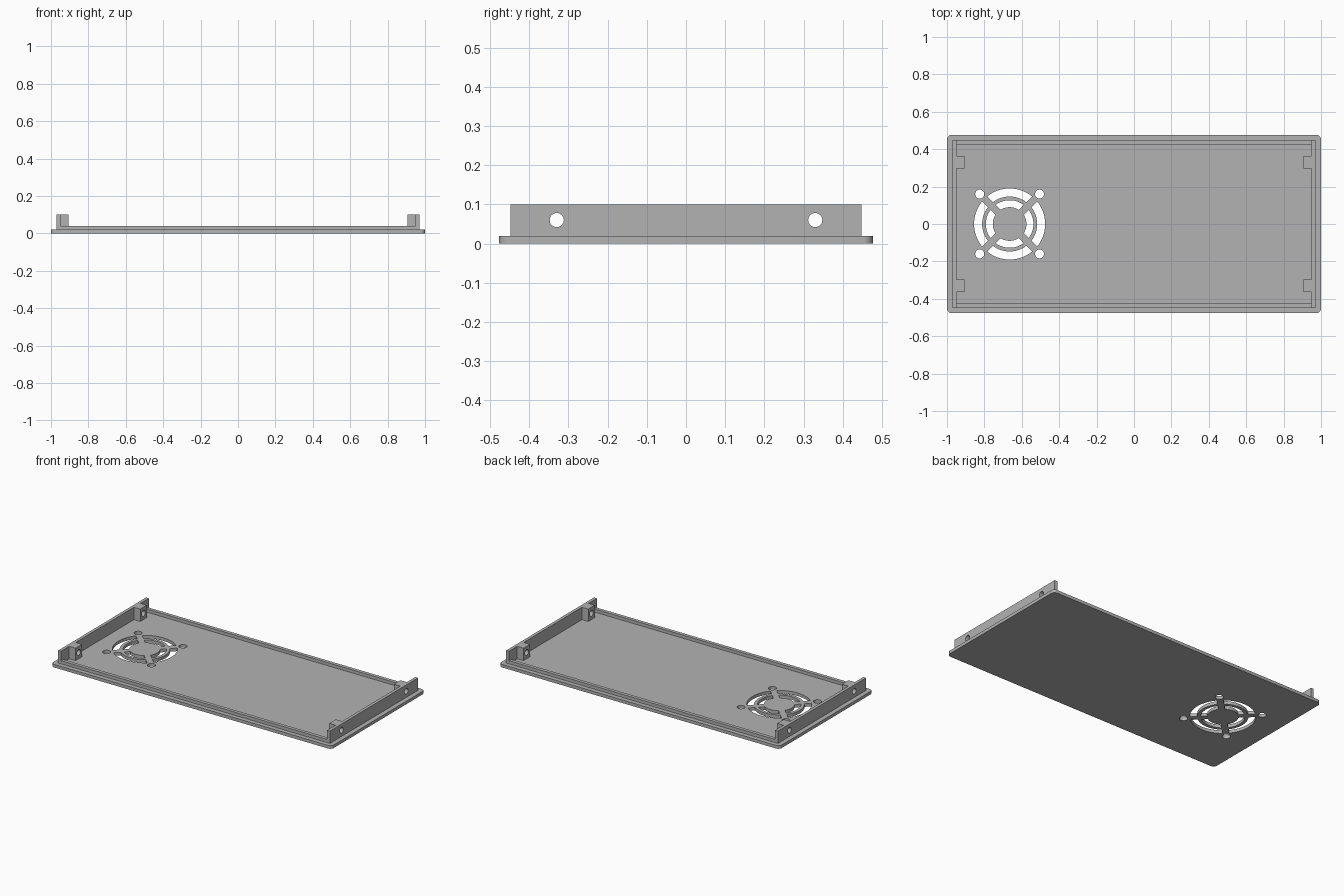
import bpy, bmesh, math
from mathutils import Vector

cube = bpy.data.objects.get("Cube")
if cube:
    bpy.data.objects.remove(cube, do_unlink=True)

grey = bpy.data.materials.new("plain_grey")
grey.use_nodes = True
COLOUR = (0.45, 0.45, 0.45, 1)
grey.diffuse_color = COLOUR
grey.node_tree.nodes["Principled BSDF"].inputs["Base Color"].default_value = COLOUR

FLOOR, TOP = 0.02, 0.10      # plate thickness, wall height
HALF_Y = 0.477
FAN = Vector((-0.665, 0))    # fan grille centre


def prisms(name, outlines, z0, z1):
    """One object made of flat outlines extruded from z0 to z1."""
    bm = bmesh.new()
    for outline in outlines:
        face = bm.faces.new([bm.verts.new((x, y, z0)) for x, y in outline])
        new = bmesh.ops.extrude_face_region(bm, geom=[face])["geom"]
        verts = [v for v in new if isinstance(v, bmesh.types.BMVert)]
        bmesh.ops.translate(bm, verts=verts, vec=(0, 0, z1 - z0))
    bmesh.ops.recalc_face_normals(bm, faces=bm.faces)
    mesh = bpy.data.meshes.new(name)
    bm.to_mesh(mesh)
    bm.free()
    mesh.materials.append(grey)
    obj = bpy.data.objects.new(name, mesh)
    bpy.context.collection.objects.link(obj)
    return obj


def arc(centre, r, a0, a1, n):
    return [(centre[0] + r * math.cos(a0 + (a1 - a0) * i / n),
             centre[1] + r * math.sin(a0 + (a1 - a0) * i / n)) for i in range(n + 1)]


def circle(centre, r, n=32):
    return arc(centre, r, 0, math.tau, n)[:-1]


def rectangle(x0, x1, y0, y1):
    return [(x0, y0), (x1, y0), (x1, y1), (x0, y1)]


def cut(obj, cutter):
    """Subtract the cutter and discard it."""
    cutter.hide_render = True
    mod = obj.modifiers.new("cut", "BOOLEAN")
    mod.object, mod.operation, mod.solver = cutter, "DIFFERENCE", "EXACT"
    bpy.ops.object.select_all(action="DESELECT")
    obj.select_set(True)
    bpy.context.view_layer.objects.active = obj
    bpy.ops.object.modifier_apply(modifier=mod.name)
    bpy.data.objects.remove(cutter, do_unlink=True)
    bpy.ops.object.shade_smooth_by_angle(angle=math.radians(30))


# Base plate with rounded corners
R = 0.025
outline = []
for k, (sx, sy) in enumerate([(1, 1), (-1, 1), (-1, -1), (1, -1)]):
    corner = (sx * (1 - R), sy * (HALF_Y - R))
    outline += arc(corner, R, k * math.pi / 2, (k + 1) * math.pi / 2, 6)
plate = prisms("base_plate", [outline], 0, FLOOR)

# Fan grille: two rings of slots split by diagonal spokes, and four screw holes
SPOKE = 0.019
slots = []
for k in range(4):
    mid = k * math.pi / 2
    for inner, outer in [(0.09, 0.127), (0.147, 0.19)]:
        a_in = math.pi / 4 - math.asin(SPOKE / inner)
        a_out = math.pi / 4 - math.asin(SPOKE / outer)
        slots.append(arc(FAN, outer, mid - a_out, mid + a_out, 16)
                     + arc(FAN, inner, mid + a_in, mid - a_in, 16))
    diagonal = mid + math.pi / 4
    reach = 0.16 * math.sqrt(2)
    slots.append(circle(FAN + reach * Vector((math.cos(diagonal), math.sin(diagonal))), 0.024))
cut(plate, prisms("grille_cutter", slots, -0.05, 0.05))

# Low rails along the front and back
for name, s in [("front_rail", -1), ("back_rail", 1)]:
    prisms(name, [rectangle(-0.95, 0.95, *sorted((s * 0.425, s * 0.448)))], FLOOR, 0.04)

# End walls with two screw blocks each, drilled through
for name, s in [("left_end_wall", 1), ("right_end_wall", -1)]:
    profile = [(0.97, -0.448), (0.97, 0.448), (0.95, 0.448)]
    for y in (0.33, -0.33):
        profile += [(0.95, y + 0.033), (0.905, y + 0.033),
                    (0.905, y - 0.033), (0.95, y - 0.033)]
    profile.append((0.95, -0.448))
    wall = prisms(name, [[(s * x, y) for x, y in profile]], FLOOR, TOP)
    # Drill bits are made upright, then laid along x
    drill = prisms("screw_cutter", [circle((-0.06, y), 0.018) for y in (0.33, -0.33)], -1.2, 1.2)
    drill.rotation_euler = (0, math.pi / 2, 0)
    bpy.context.view_layer.update()
    cut(wall, drill)
